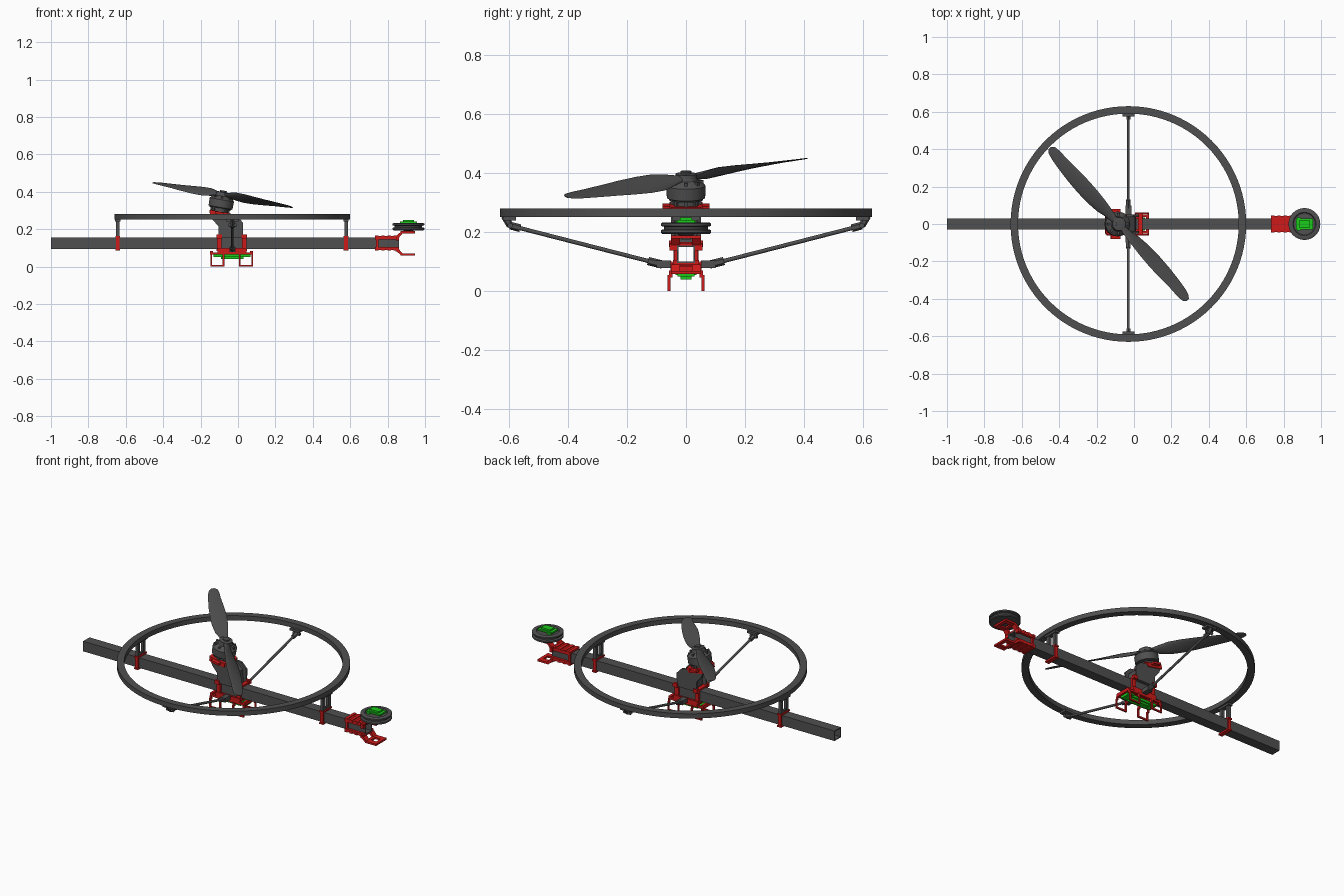
import bpy, bmesh
from math import sin, cos, pi, radians
from mathutils import Vector, Matrix

if "Cube" in bpy.data.objects:
    bpy.data.objects.remove(bpy.data.objects["Cube"])


def material(name, rgb):
    m = bpy.data.materials.new(name)
    m.diffuse_color = (*rgb, 1)
    m.use_nodes = True
    m.node_tree.nodes["Principled BSDF"].inputs["Base Color"].default_value = m.diffuse_color
    return m


DARK = material("dark_grey", (0.08, 0.08, 0.08))
RED = material("red", (0.62, 0.01, 0.01))
GREEN = material("green", (0.01, 0.6, 0.01))


def finish(bm, name, mat, matrix=None, smooth=False):
    bmesh.ops.recalc_face_normals(bm, faces=bm.faces)
    me = bpy.data.meshes.new(name)
    bm.to_mesh(me)
    bm.free()
    me.materials.append(mat)
    ob = bpy.data.objects.new(name, me)
    bpy.context.collection.objects.link(ob)
    if matrix:
        ob.matrix_world = matrix
    if smooth:
        bpy.ops.object.select_all(action='DESELECT')
        ob.select_set(True)
        bpy.context.view_layer.objects.active = ob
        bpy.ops.object.shade_smooth_by_angle(angle=radians(35))
    return ob


def boxes(name, spans, mat, matrix=None):
    """One object from (x0, x1, y0, y1, z0, z1) spans."""
    bm = bmesh.new()
    for x0, x1, y0, y1, z0, z1 in spans:
        m = Matrix.Translation(((x0 + x1) / 2, (y0 + y1) / 2, (z0 + z1) / 2))
        bmesh.ops.create_cube(bm, size=1, matrix=m @ Matrix.Diagonal((x1 - x0, y1 - y0, z1 - z0, 1)))
    return finish(bm, name, mat, matrix)


def both_y(x0, x1, y0, y1, z0, z1):
    return [(x0, x1, y0, y1, z0, z1), (x0, x1, -y1, -y0, z0, z1)]


def skin(bm, rings, closed=False):
    n = len(rings[0])
    for i in range(len(rings) if closed else len(rings) - 1):
        a, b = rings[i], rings[(i + 1) % len(rings)]
        for j in range(n):
            k = (j + 1) % n
            bm.faces.new((a[j], a[k], b[k], b[j]))
    if not closed:
        bm.faces.new(rings[0])
        bm.faces.new(rings[-1])


def lathe(name, profile, mat, matrix=None, seg=48, closed=False):
    bm = bmesh.new()
    rings = [[bm.verts.new((r * cos(2 * pi * j / seg), r * sin(2 * pi * j / seg), z))
              for j in range(seg)] for r, z in profile]
    skin(bm, rings, closed)
    return finish(bm, name, mat, matrix, True)


def extrude(name, profile, spans, mat):
    """Extrude an xz profile along each (y0, y1) span."""
    bm = bmesh.new()
    for y0, y1 in spans:
        skin(bm, [[bm.verts.new((x, y, z)) for x, z in profile] for y in (y0, y1)])
    return finish(bm, name, mat)


def rod(name, a, b, r, mat, seg=16):
    a, b = Vector(a), Vector(b)
    m = Matrix.Translation((a + b) / 2) @ (b - a).to_track_quat('Z', 'Y').to_matrix().to_4x4()
    bm = bmesh.new()
    bmesh.ops.create_cone(bm, cap_ends=True, segments=seg, radius1=r, radius2=r,
                          depth=(b - a).length, matrix=m)
    return finish(bm, name, mat, None, True)


# Hollow square beam
bm = bmesh.new()
loops = []
for x, h in ((-1, .03), (.862, .03), (.862, .025), (-1, .025)):
    loops.append([bm.verts.new((x, s * h, .125 + t * h)) for s, t in ((-1, -1), (1, -1), (1, 1), (-1, 1))])
skin(bm, loops, True)
finish(bm, "main_beam", DARK)

# Guard ring with posts and clamps on the beam
CX = -.03
lathe("guard_ring", [(.59, .252), (.63, .252), (.63, .28), (.59, .28)], DARK,
      Matrix.Translation((CX, 0, 0)), 96, True)
for side, x in (("left", -.643), ("right", .578)):
    boxes(side + "_ring_posts", both_y(x - .009, x + .009, .016, .036, .155, .252)
          + [(x - .014, x + .014, -.045, .045, .24, .252),
             (x - .006, x + .006, -.036, .036, .163, .175)], DARK)
    boxes(side + "_post_clamp", both_y(x - .01, x + .01, .03, .038, .086, .163)
          + [(x - .013, x + .013, -.042, .042, .155, .164),
             (x - .013, x + .013, -.042, .042, .086, .095)], RED)

# Diagonal braces with end fittings
for side, s in (("front", -1), ("back", 1)):
    a, b = Vector((CX, s * .08, .09)), Vector((CX, s * .595, .222))
    d = (b - a).normalized()
    rod(side + "_brace", a, b, .007, DARK)
    rod(side + "_brace_inner_sleeve", a, a + d * .05, .014, DARK, 6)
    rod(side + "_brace_outer_sleeve", b - d * .035, b, .013, DARK, 6)
    rod(side + "_brace_lug", b, (CX, s * .615, .255), .012, DARK, 6)
    rod(side + "_brace_pin", b - Vector((.022, 0, 0)), b + Vector((.022, 0, 0)), .009, DARK)
    y0, y1 = sorted((s * .575, s * .62))
    boxes(side + "_brace_mount", [(CX - .032, CX + .032, y0, y1, .24, .253)], DARK)
    y0, y1 = sorted((s * .05, s * .1))
    boxes(side + "_brace_root", [(CX - .016, CX + .016, y0, y1, .079, .104)], DARK)

# Central clamp around the beam, and its base tray
clamp = []
for x in (-.1, .033):
    clamp += both_y(x - .012, x + .012, .03, .042, .085, .165)
    clamp += both_y(x - .014, x + .014, .04, .058, .15, .172)
    clamp += [(x - .012, x + .012, -.045, .045, .155, .165)]
boxes("central_clamp", clamp, RED)
boxes("base_tray", [(-.115, .048, -.052, .052, .083, .095)]
      + both_y(-.15, .08, .038, .05, .064, .076) + both_y(-.11, .045, .046, .052, .064, .1)
      + [(x - .008, x + .008, -.05, .05, .064, .084) for x in (-.142, -.09, .025, .072)], RED)

# Landing loops
legs = []
for x0, x1 in ((-.147, -.073), (.005, .08)):
    for x in (x0, x1 - .009):
        legs += both_y(x, x + .009, .053, .062, 0, .055)
        legs += both_y(x, x + .009, .045, .057, .047, .07)
    legs += both_y(x0, x1, .053, .062, 0, .009)
boxes("landing_loops", legs, RED)

# Green electronics under the tray
boxes("electronics", [(-.13, .068, -.028, .028, .05, .064), (-.09, .03, -.018, .018, .04, .05),
                      (.03, .06, -.036, .036, .055, .064)], GREEN)

# Motor pylon: two cheeks with a core
pylon = [(-.105, .155), (.025, .155), (.027, .235), (-.005, .268), (-.045, .274), (-.15, .291), (-.135, .25), (-.105, .215)]
extrude("pylon_cheeks", pylon, [(-.05, -.038), (.038, .05)], DARK)
extrude("pylon_core", [(-.08, .155), (.01, .155), (.005, .23), (-.04, .27), (-.13, .286), (-.115, .25), (-.085, .215)],
        [(-.038, .038)], DARK)

# Tilted motor assembly
M = Matrix.Translation((-.1, 0, .28)) @ Matrix.Rotation(radians(10), 4, 'Y')
boxes("motor_plate", [(-.055, .06, -.05, .05, 0, .014)] + both_y(-.025, .025, .05, .08, 0, .012)
      + both_y(-.05, .05, .05, .056, -.012, .014), RED, M)
lathe("motor_stator", [(.045, .012), (.045, .03), (.058, .03), (.058, .038)], DARK, M)
lathe("motor_can", [(.058, .034), (.065, .037), (.066, .078), (.06, .085), (.04, .098), (.036, .108),
                    (.036, .119), (.018, .121), (.018, .128), (.008, .128)], DARK, M)
for i in range(8):
    R = M @ Matrix.Rotation(i * pi / 4, 4, 'Z')
    boxes("motor_spoke", [(.035, .059, -.005, .005, .08, .097)], DARK, R)
    boxes("motor_foot", [(.04, .052, -.006, .006, .012, .034)], DARK, R)

# Two-blade propeller: radius, chord, sweep, pitch, thickness
stations = [(.0, .036, 0, 8, .02), (.04, .04, 0, 22, .02), (.08, .058, 0, 36, .017), (.13, .08, .002, 36, .014),
            (.2, .09, .002, 30, .011), (.28, .09, 0, 24, .009), (.36, .082, -.002, 19, .008),
            (.44, .07, -.005, 16, .006), (.5, .062, -.01, 13, .005), (.535, .048, -.013, 12, .004),
            (.552, .02, -.013, 12, .003)]
for i, ang in enumerate((-46, 134)):
    bm = bmesh.new()
    rings = []
    for r, c, off, pitch, t in stations:
        p = radians(-pitch)
        ring = []
        for k in range(12):
            u, w = cos(k * pi / 6) * c / 2, sin(k * pi / 6) * t / 2
            ring.append(bm.verts.new((r, off + u * cos(p) - w * sin(p), .106 + u * sin(p) + w * cos(p))))
        rings.append(ring)
    skin(bm, rings)
    finish(bm, "propeller_blade_%d" % (i + 1), DARK, M @ Matrix.Rotation(radians(ang), 4, 'Z'), True)

# Tail bracket gripping the beam end
ribs = []
for x in (.742, .775, .808, .841):
    ribs += [(x - .009, x + .009, -.045, .045, .153, .166), (x - .009, x + .009, -.045, .045, .085, .097)]
boxes("tail_bracket", ribs + [(.733, .862, -.036, .036, .154, .162), (.733, .862, -.036, .036, .088, .096)]
      + both_y(.733, .862, .03, .044, .145, .163) + both_y(.733, .862, .03, .044, .088, .105)
      + both_y(.738, .75, .03, .04, .09, .16) + both_y(.846, .862, .03, .055, .138, .163), RED)

# Forked arms above and below the beam end
upper = [(.842, .156), (.862, .156), (.88, .178), (.945, .178), (.945, .189), (.874, .189), (.85, .167), (.842, .167)]
for name, prof in (("upper_arm", upper), ("lower_arm", [(x, .247 - z) for x, z in upper])):
    extrude(name, prof, [(-.05, -.02), (.02, .05)], RED)
    zs = [z for x, z in prof if x > .94]
    boxes(name + "_bars", [(.925, .945, -.02, .02, min(zs), max(zs)),
                           (.87, .89, -.02, .02, min(zs), max(zs))], RED)

# Tail sensor drum with grooved rim and green board
W = Matrix.Translation((.911, 0, 0))
lathe("tail_drum", [(.02, .186), (.03, .194), (.08, .194), (.085, .198), (.085, .207), (.074, .21),
                    (.074, .218), (.085, .221), (.085, .229), (.08, .232), (.062, .232),
                    (.058, .226), (.02, .226)], DARK, W)
boxes("tail_board", [(-.046, .046, -.03, .03, .232, .241), (-.03, .03, -.02, .02, .24, .25),
                     (-.04, -.02, -.034, .034, .226, .238)], GREEN, W)
